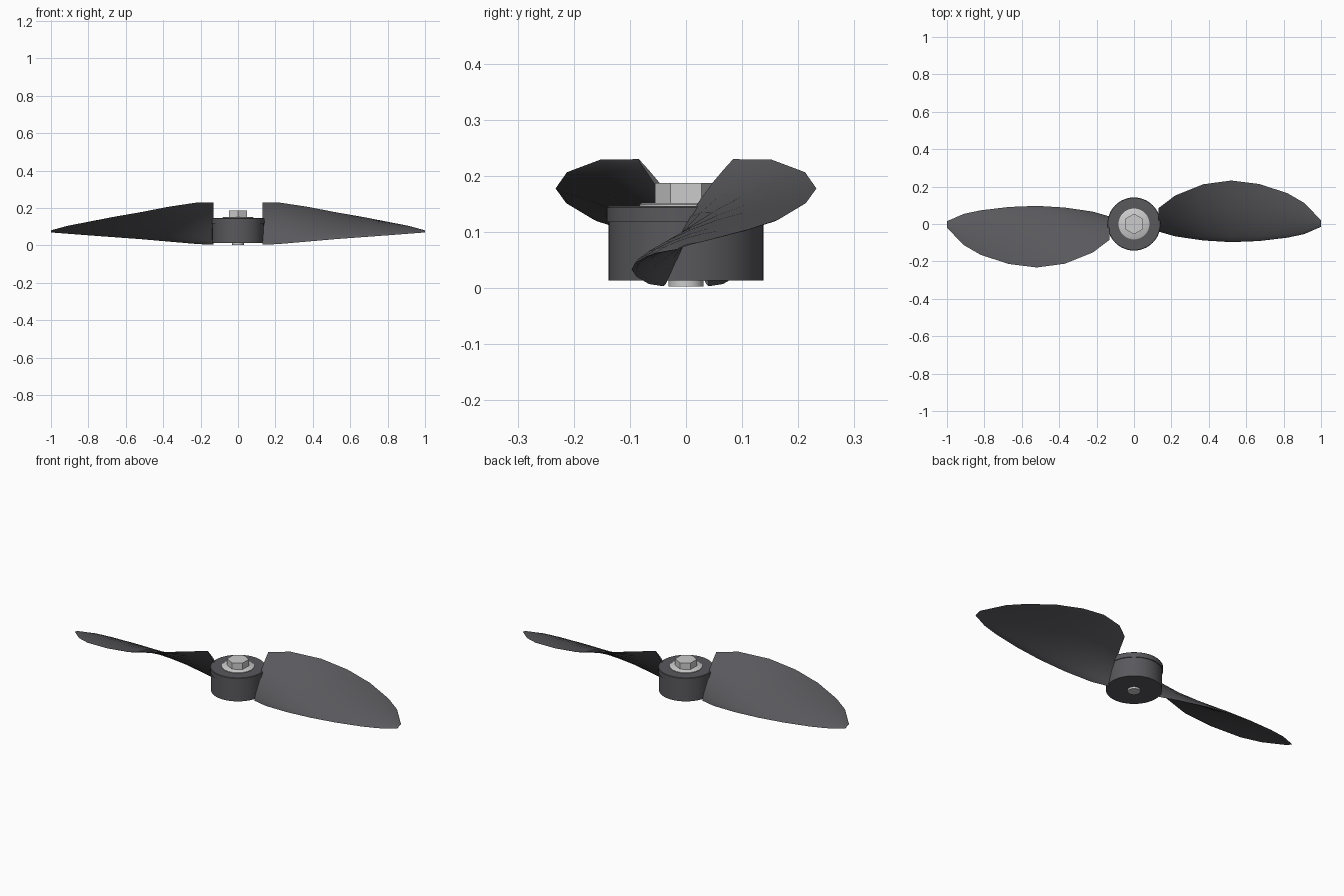
import bpy, bmesh
from math import sin, cos, pi, sqrt, radians

if "Cube" in bpy.data.objects:
    bpy.data.objects.remove(bpy.data.objects["Cube"])


def material(name, rgb):
    m = bpy.data.materials.new(name)
    m.diffuse_color = (*rgb, 1)
    m.use_nodes = True
    m.node_tree.nodes["Principled BSDF"].inputs["Base Color"].default_value = m.diffuse_color
    return m


DARK = material("dark_plastic", (0.1, 0.1, 0.11))
METAL = material("bare_metal", (0.62, 0.62, 0.63))


def finish(bm, name, mat, smooth=True):
    bmesh.ops.recalc_face_normals(bm, faces=bm.faces)
    me = bpy.data.meshes.new(name)
    bm.to_mesh(me)
    bm.free()
    me.materials.append(mat)
    if smooth:
        me.shade_smooth()
        me.set_sharp_from_angle(angle=radians(35))
    ob = bpy.data.objects.new(name, me)
    bpy.context.collection.objects.link(ob)
    return ob


def skin(rings, name, mat, smooth=True):
    """Bridge equal-length rings of points and cap both ends."""
    bm = bmesh.new()
    vs = [[bm.verts.new(p) for p in r] for r in rings]
    n = len(vs[0])
    for a, b in zip(vs, vs[1:]):
        for i in range(n):
            j = (i + 1) % n
            bm.faces.new((a[i], a[j], b[j], b[i]))
    bm.faces.new(vs[0])
    bm.faces.new(vs[-1])
    return finish(bm, name, mat, smooth)


def turned(profile, name, mat, sides=48, turn=0.0, smooth=True):
    """Stack of (radius, z) circles about the z axis."""
    rings = [[(r * cos(turn + 2 * pi * i / sides), r * sin(turn + 2 * pi * i / sides), z)
              for i in range(sides)] for r, z in profile]
    return skin(rings, name, mat, smooth)


# Hub with raised cap, washer, hex nut and shaft end
turned([(0.138, 0.013), (0.138, 0.118)], "hub_body", DARK)
turned([(0.142, 0.118), (0.142, 0.143), (0.139, 0.146)], "hub_cap", DARK)
turned([(0.083, 0.144), (0.083, 0.149), (0.080, 0.151)], "washer", METAL)
turned([(0.055, 0.150), (0.055, 0.187)], "hex_nut", METAL, 6, pi / 2, False)
turned([(0.031, 0.003), (0.031, 0.150)], "shaft", METAL, 32)

# Blade stations: x, leading edge (y, z), trailing edge (y, z)
STATIONS = [
    (0.13, -0.040, 0.003, 0.085, 0.229),
    (0.22, -0.066, 0.007, 0.153, 0.228),
    (0.37, -0.088, 0.020, 0.213, 0.205),
    (0.52, -0.097, 0.033, 0.233, 0.176),
    (0.67, -0.091, 0.044, 0.214, 0.150),
    (0.82, -0.073, 0.055, 0.165, 0.121),
    (0.91, -0.054, 0.062, 0.113, 0.104),
    (1.00, -0.015, 0.069, 0.020, 0.080),
]
CAMBER, THICK, STEPS = 0.05, 0.055, 10


def airfoil(x, y0, z0, y1, z1):
    """Cambered section, out along the top and back along the underside."""
    dy, dz = y1 - y0, z1 - z0
    pts = []
    for k in range(2 * STEPS):
        s = (1 - cos(pi * k / STEPS)) / 2
        side = 1 if k <= STEPS else -1
        t = THICK / 2 * 2.6 * sqrt(s) * (1 - s) + 0.004 * s
        h = CAMBER * 4 * s * (1 - s) + side * t
        pts.append((x, y0 + dy * s - dz * h, z0 + dz * s + dy * h))
    return pts


# Two twisted blades, half a turn apart
sections = [airfoil(*s) for s in STATIONS]
for name, sgn in (("blade_right", 1), ("blade_left", -1)):
    skin([[(sgn * x, sgn * y, z) for x, y, z in r] for r in sections], name, DARK)
